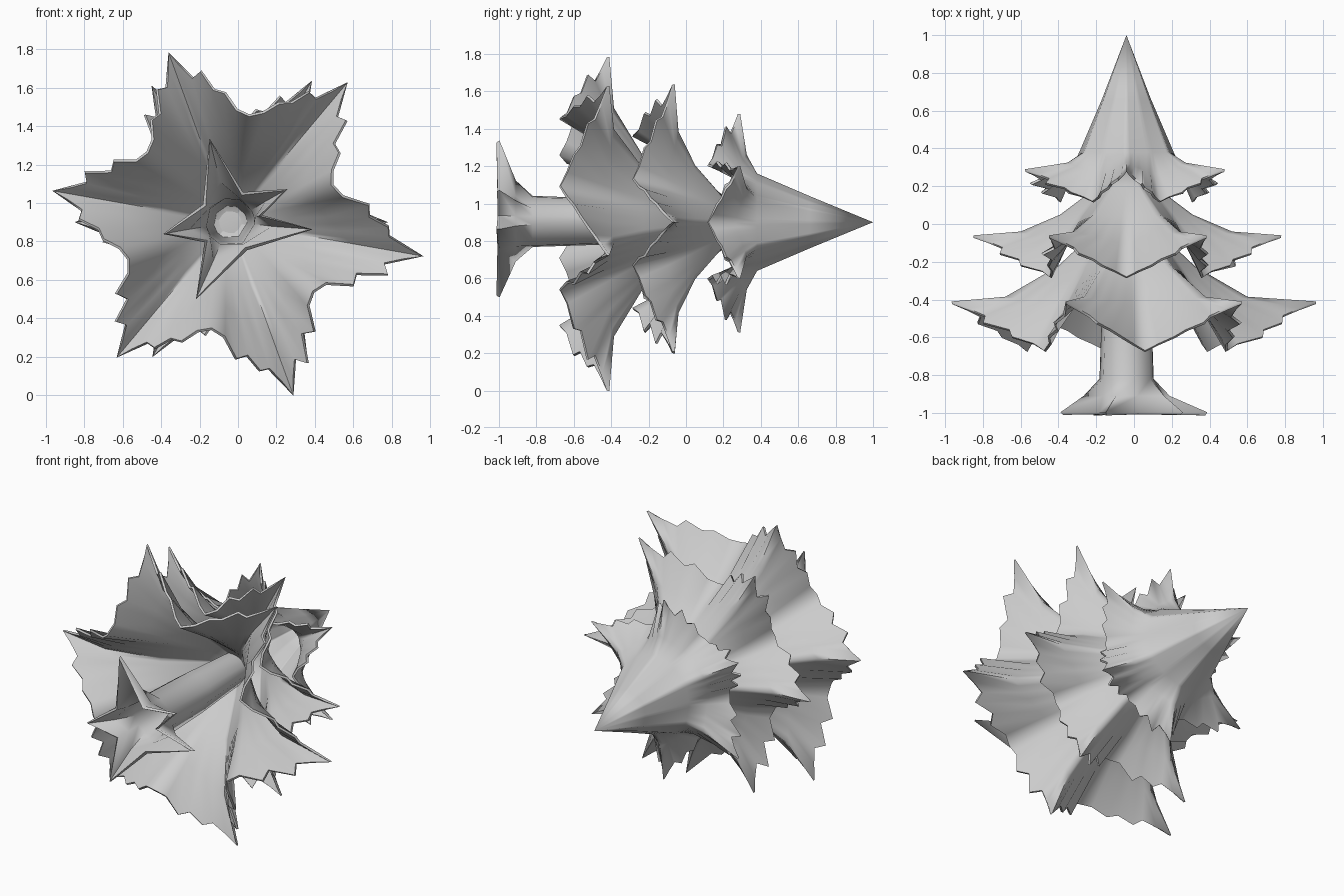
import bpy
import bmesh
import math
import random
from mathutils import Vector

random.seed(4)
if "Cube" in bpy.data.objects:
    bpy.data.objects.remove(bpy.data.objects["Cube"])

grey = bpy.data.materials.new("light_grey")
grey.use_nodes = True
grey.diffuse_color = (0.6, 0.6, 0.6, 1)
grey.node_tree.nodes["Principled BSDF"].inputs["Base Color"].default_value = (0.6, 0.6, 0.6, 1)

CENTRE_X, CENTRE_Z = -0.04, 0.9


def polar(angle, radius, y):
    a = math.radians(angle)
    return Vector((radius * math.cos(a), y, radius * math.sin(a)))


def needle(from_tip, teeth):
    """Radial factor that makes the hem jagged but keeps the lobe tips sharp."""
    if from_tip < 3:
        return 1 - 0.03 * from_tip * teeth
    if from_tip % 2:
        return 1 + random.uniform(0.03, 0.12) * teeth
    return 1 - random.uniform(0.01, 0.05) * teeth


def star_loft(name, ridges, ridge_profile, valley_profile, steps, teeth, thickness):
    """Loft around the y axis between ridges (angle, tip radius) and the valleys midway."""
    bm = bmesh.new()
    count = len(ridges)
    rows = []
    for level, (ridge, valley) in enumerate(zip(ridge_profile, valley_profile)):
        hem = level == len(ridge_profile) - 1
        stations = []
        for i, (angle, tip) in enumerate(ridges):
            following = ridges[(i + 1) % count][0] + (360 if i == count - 1 else 0)
            stations.append(polar(angle, tip if hem else ridge[0], ridge[1]))
            stations.append(polar((angle + following) / 2, *valley))
        row = []
        for s, start in enumerate(stations):
            end = stations[(s + 1) % len(stations)]
            for k in range(steps):
                p = start.lerp(end, k / steps)
                if hem and k:
                    grow = needle(k if s % 2 == 0 else steps - k, teeth)
                    p = Vector((p.x * grow, p.y, p.z * grow))
                row.append(bm.verts.new(p + Vector((CENTRE_X, 0, CENTRE_Z))))
        rows.append(row)
    for upper, lower in zip(rows, rows[1:]):
        for j in range(len(upper)):
            n = (j + 1) % len(upper)
            bm.faces.new((upper[j], upper[n], lower[n], lower[j]))
    bmesh.ops.remove_doubles(bm, verts=bm.verts, dist=0.0005)
    mesh = bpy.data.meshes.new(name)
    bm.to_mesh(mesh)
    bm.free()
    obj = bpy.data.objects.new(name, mesh)
    bpy.context.collection.objects.link(obj)
    mesh.materials.append(grey)
    # Thin shell, then smooth shading with a crisp hem
    shell = obj.modifiers.new("shell", "SOLIDIFY")
    shell.thickness = thickness
    shell.offset = -1
    bpy.ops.object.select_all(action="DESELECT")
    obj.select_set(True)
    bpy.context.view_layer.objects.active = obj
    bpy.ops.object.modifier_apply(modifier="shell")
    bpy.ops.object.shade_smooth_by_angle(angle=math.radians(75))


def lobes(first_angle, radii):
    return [(first_angle + 60 * i, r) for i, r in enumerate(radii)]


# Top foliage tier, a tall cone with a flared hem
star_loft("top_foliage", lobes(30, [0.6, 0.58, 0.62, 0.62, 0.59, 0.6]),
          [(0, 1), (0.14, 0.66), (0.26, 0.38), (0.36, 0.325), (0.58, 0.29)],
          [(0, 1), (0.13, 0.66), (0.25, 0.38), (0.30, 0.26), (0.36, 0.12)],
          7, 1, 0.014)

# Middle foliage tier
star_loft("middle_foliage", lobes(0, [0.82, 0.85, 0.82, 0.81, 0.81, 0.8]),
          [(0, 0.33), (0.15, 0.2), (0.35, 0.05), (0.56, -0.04), (0.82, -0.06)],
          [(0, 0.33), (0.14, 0.2), (0.28, 0.04), (0.38, -0.11), (0.47, -0.28)],
          7, 0.9, 0.014)

# Bottom foliage tier, the widest
star_loft("bottom_foliage", lobes(-10, [1.02, 0.95, 0.94, 0.94, 0.92, 0.96]),
          [(0, 0.1), (0.17, -0.04), (0.37, -0.225), (0.65, -0.385), (0.95, -0.41)],
          [(0, 0.1), (0.16, -0.04), (0.30, -0.23), (0.43, -0.44), (0.57, -0.67)],
          7, 0.8, 0.014)

# Hollow trunk spreading into five pointed roots
star_loft("trunk_and_roots", [(-5, 0.43), (30, 0.345), (104, 0.45), (190, 0.355), (246, 0.44)],
          [(0, 0.05), (0.1, 0.05), (0.13, -0.4), (0.145, -0.82), (0.23, -0.91), (0.44, -0.997)],
          [(0, 0.05), (0.1, 0.05), (0.13, -0.4), (0.145, -0.82), (0.15, -0.91), (0.17, -0.997)],
          1, 0, 0.02)
